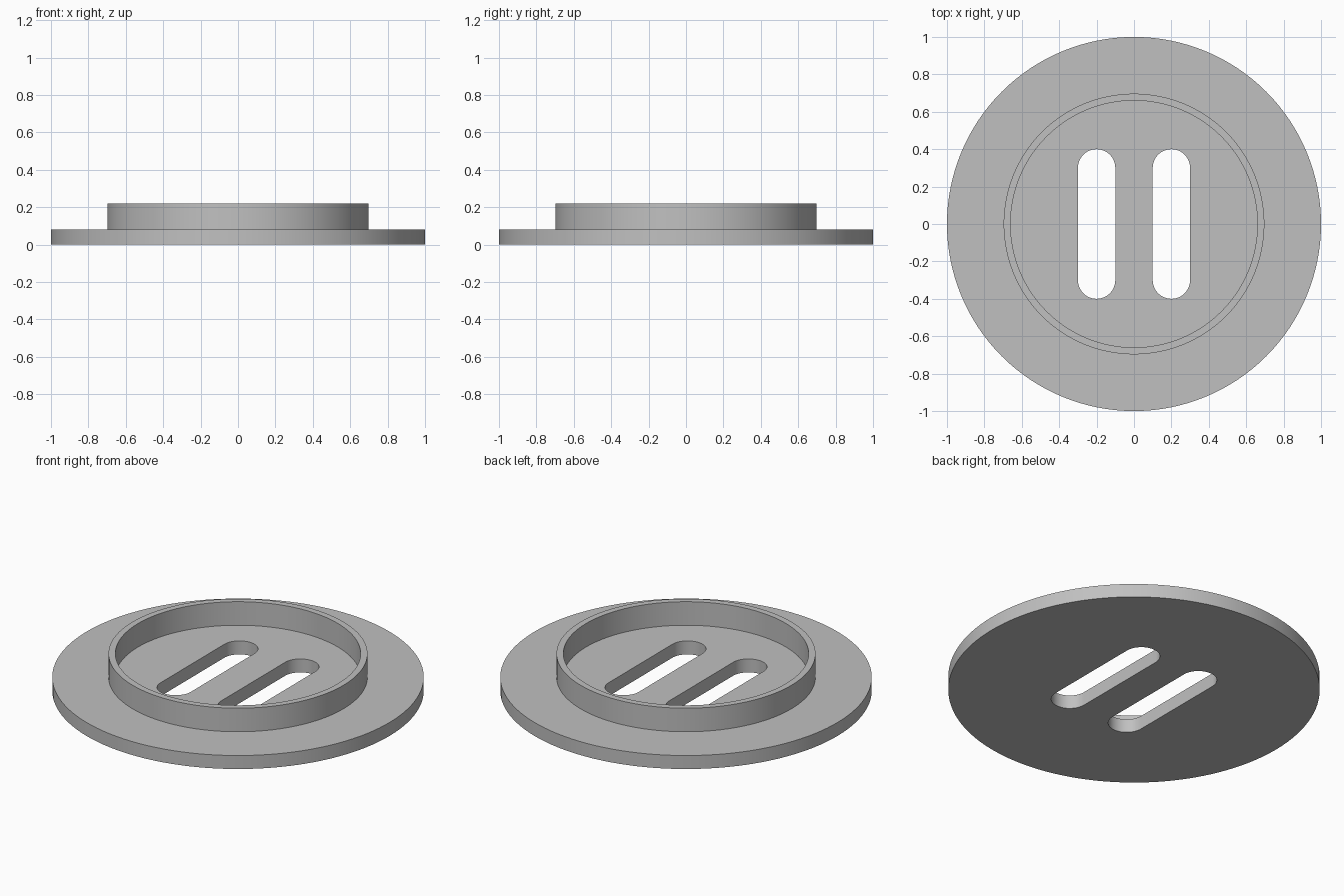
import bpy
import bmesh
from math import cos, sin, pi, radians

cube = bpy.data.objects.get("Cube")
if cube:
    bpy.data.objects.remove(cube, do_unlink=True)

SEGMENTS = 128
PLATE_TOP = 0.08
COLLAR_TOP = 0.22
SLOT_RADIUS = 0.1
SLOT_REACH = 0.3     # distance from slot middle to each end arc centre
SLOT_X = 0.2

grey = bpy.data.materials.new("plain grey")
grey.use_nodes = True
colour = (0.53, 0.53, 0.53, 1)
grey.diffuse_color = colour
grey.node_tree.nodes["Principled BSDF"].inputs["Base Color"].default_value = colour


def make_object(name, bm):
    bmesh.ops.recalc_face_normals(bm, faces=bm.faces)
    mesh = bpy.data.meshes.new(name)
    bm.to_mesh(mesh)
    bm.free()
    mesh.materials.append(grey)
    obj = bpy.data.objects.new(name, mesh)
    bpy.context.collection.objects.link(obj)
    return obj


def prism(name, outline, bottom, top):
    bm = bmesh.new()
    face = bm.faces.new([bm.verts.new((x, y, bottom)) for x, y in outline])
    result = bmesh.ops.extrude_face_region(bm, geom=[face], use_keep_orig=True)
    verts = [v for v in result["geom"] if isinstance(v, bmesh.types.BMVert)]
    bmesh.ops.translate(bm, verts=verts, vec=(0, 0, top - bottom))
    return make_object(name, bm)


def arc(radius, start, end, steps, cx=0, cy=0):
    angles = [start + (end - start) * i / steps for i in range(steps + 1)]
    return [(cx + radius * cos(a), cy + radius * sin(a)) for a in angles]


def cut(target, cutter):
    mod = target.modifiers.new("cut", "BOOLEAN")
    mod.operation = "DIFFERENCE"
    mod.solver = "EXACT"
    mod.object = cutter
    bpy.context.view_layer.objects.active = target
    bpy.ops.object.modifier_apply(modifier=mod.name)
    bpy.data.objects.remove(cutter, do_unlink=True)


def disc(name, radius, bottom, top):
    return prism(name, arc(radius, 0, 2 * pi, SEGMENTS)[:-1], bottom, top)


# Round base plate with two rounded slots
plate = disc("base_plate", 1.0, 0, PLATE_TOP)
for side in (-1, 1):
    outline = (arc(SLOT_RADIUS, 0, pi, 24, side * SLOT_X, SLOT_REACH)
               + arc(SLOT_RADIUS, pi, 2 * pi, 24, side * SLOT_X, -SLOT_REACH))
    cut(plate, prism("slot_cutter", outline, -0.1, PLATE_TOP + 0.1))

# Thin raised collar standing on the plate
collar = disc("raised_collar", 0.697, PLATE_TOP - 0.01, COLLAR_TOP)
cut(collar, disc("collar_cutter", 0.66, -0.1, COLLAR_TOP + 0.1))

# Smooth curved walls, sharp rims
for obj in (plate, collar):
    bpy.ops.object.select_all(action="DESELECT")
    obj.select_set(True)
    bpy.context.view_layer.objects.active = obj
    bpy.ops.object.shade_smooth_by_angle(angle=radians(30))
